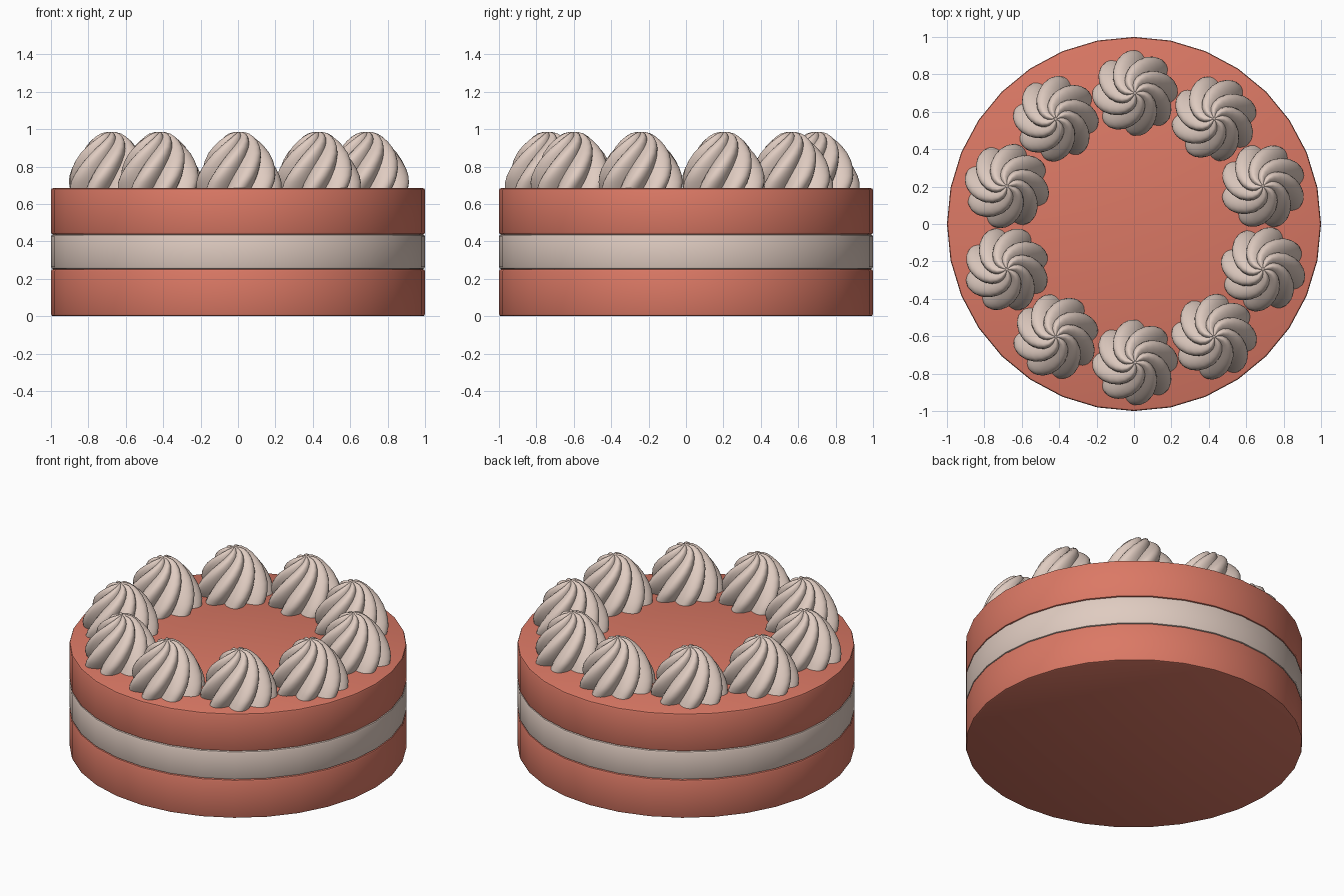
import bpy, bmesh, math

if "Cube" in bpy.data.objects:
    bpy.data.objects.remove(bpy.data.objects["Cube"])


def material(name, rgb):
    m = bpy.data.materials.new(name)
    m.diffuse_color = (*rgb, 1)
    m.use_nodes = True
    m.node_tree.nodes["Principled BSDF"].inputs["Base Color"].default_value = m.diffuse_color
    return m


SPONGE = material("sponge_red", (0.71, 0.19, 0.13))
CREAM = material("cream", (0.74, 0.60, 0.53))


def lathe(name, rings, mat, point, sides, loc=(0, 0, 0), rot=0, angle=40):
    """Skin closed rings; point(ring, angle) gives each vertex."""
    bm = bmesh.new()
    loops = [[bm.verts.new(point(r, math.tau * i / sides)) for i in range(sides)]
             for r in rings]
    for a, b in zip(loops, loops[1:]):
        for i in range(sides):
            j = (i + 1) % sides
            bm.faces.new((a[i], a[j], b[j], b[i]))
    bm.faces.new(loops[0][::-1])
    bm.faces.new(loops[-1])
    me = bpy.data.meshes.new(name)
    bm.to_mesh(me)
    bm.free()
    me.materials.append(mat)
    ob = bpy.data.objects.new(name, me)
    bpy.context.collection.objects.link(ob)
    ob.location = loc
    ob.rotation_euler.z = rot
    bpy.ops.object.select_all(action='DESELECT')
    ob.select_set(True)
    bpy.context.view_layer.objects.active = ob
    bpy.ops.object.shade_smooth_by_angle(angle=math.radians(angle))
    return ob


# Stacked cake layers with softened rims
def disc_point(ring, a):
    r, z = ring
    return (r * math.cos(a), r * math.sin(a), z)


for name, z0, z1, mat in (("bottom_sponge", 0.0, 0.252, SPONGE),
                          ("cream_filling", 0.252, 0.437, CREAM),
                          ("top_sponge", 0.437, 0.685, SPONGE)):
    b = 0.012
    rim = [(1 - b, z0), (1 - 0.3 * b, z0 + 0.3 * b), (1, z0 + b),
           (1, z1 - b), (1 - 0.3 * b, z1 - 0.3 * b), (1 - b, z1)]
    lathe(name, rim, mat, disc_point, 32)


# Piped swirl: eight twisted lobes with creased grooves
LOBES = 8
PROFILE = [(0.228, 0.0), (0.229, 0.035), (0.222, 0.07), (0.208, 0.11),
           (0.188, 0.15), (0.164, 0.19), (0.136, 0.225), (0.108, 0.255),
           (0.080, 0.279), (0.054, 0.295), (0.028, 0.302), (0.006, 0.304)]


def swirl_point(ring, a):
    r, z = ring
    t = z / 0.304
    twist = 0.95 * t + 0.55 * t ** 4
    ridge = abs(math.cos(LOBES * a / 2))
    r *= 1 - 0.27 * (1 - 0.35 * t) * (1 - ridge)
    zz = z - 0.012 * t * (1 - ridge) * min(1, r / 0.05)
    return (r * math.cos(a + twist), r * math.sin(a + twist), zz)


for k in range(10):
    a = math.radians(90 + 36 * k)
    lathe(f"cream_swirl_{k + 1}", PROFILE, CREAM, swirl_point, 96,
          (0.005 + 0.72 * math.cos(a), -0.02 + 0.72 * math.sin(a), 0.682), a)
